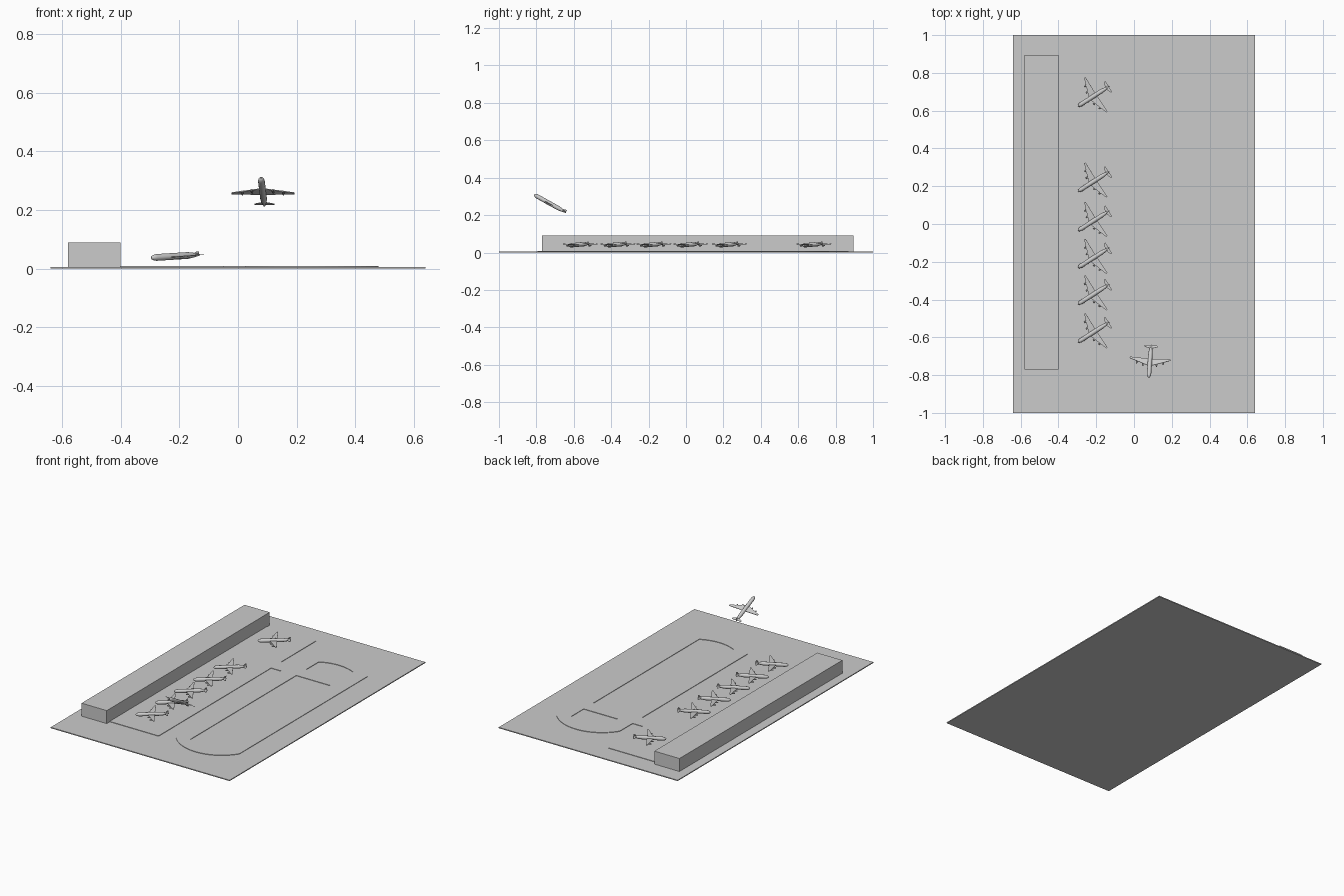
import bpy, bmesh
from math import radians, sin, cos, asin, pi
from mathutils import Vector

if "Cube" in bpy.data.objects:
    bpy.data.objects.remove(bpy.data.objects["Cube"])


def prism(bm, pts, axis, depth):
    """Extrude an outline (3D points) along an axis by depth."""
    off = Vector(axis) * depth
    a = [bm.verts.new(Vector(p)) for p in pts]
    b = [bm.verts.new(Vector(p) + off) for p in pts]
    n = len(pts)
    bm.faces.new(a[::-1])
    bm.faces.new(b)
    for i in range(n):
        bm.faces.new((a[i], a[(i + 1) % n], b[(i + 1) % n], b[i]))


def lathe(bm, profile, centre, sides):
    """Revolve (y, radius) profile around the local Y axis."""
    cx, cz = centre
    rings = [[bm.verts.new((cx + r * cos(2 * pi * i / sides), y, cz + r * sin(2 * pi * i / sides)))
              for i in range(sides)] for y, r in profile]
    for p, q in zip(rings, rings[1:]):
        for i in range(sides):
            j = (i + 1) % sides
            bm.faces.new((p[i], p[j], q[j], q[i]))
    bm.faces.new(rings[0])
    bm.faces.new(rings[-1])


def to_mesh(bm, name):
    bmesh.ops.recalc_face_normals(bm, faces=bm.faces)
    me = bpy.data.meshes.new(name)
    bm.to_mesh(me)
    bm.free()
    return me


def add(name, me, loc=(0, 0, 0), rot=(0, 0, 0)):
    ob = bpy.data.objects.new(name, me)
    bpy.context.collection.objects.link(ob)
    ob.location = loc
    ob.rotation_euler = [radians(a) for a in rot]
    return ob


def slab(name, pts, z0, z1):
    bm = bmesh.new()
    prism(bm, [(x, y, z0) for x, y in pts], (0, 0, 1), z1 - z0)
    return add(name, to_mesh(bm, name))


def rect(x0, x1, y0, y1):
    return [(x0, y0), (x1, y0), (x1, y1), (x0, y1)]


# Ground plate and terminal block
BASE, PAVE = 0.006, 0.009
slab("ground", rect(-0.64, 0.64, -1, 1), 0, BASE)
slab("terminal", rect(-0.58, -0.40, -0.77, 0.895), 0.003, 0.09)

# Apron and taxiways
slab("apron", rect(-0.40, -0.05, -0.74, 0.87), 0.004, PAVE)
slab("taxiway_link", rect(-0.05, 0.025, 0.41, 0.51), 0.004, PAVE)
slab("taxiway_cross", rect(0.13, 0.375, 0.41, 0.51), 0.004, PAVE)

# Two parallel runways
slab("runway_left", rect(0.025, 0.13, -0.67, 0.64), 0.004, PAVE)
slab("runway_right", rect(0.375, 0.48, -0.67, 0.64), 0.004, PAVE)


# Curved taxiways joining the runway ends
def arc(half, rise, steps=24):
    r = (half * half + rise * rise) / (2 * rise)
    a = asin(half / r)
    return [(0.2525 + r * sin(-a + 2 * a * i / steps), r * cos(-a + 2 * a * i / steps) - r + rise)
            for i in range(steps + 1)]


band = arc(0.2275, 0.125) + arc(0.1225, 0.03)[::-1]
for name, y, s in (("curve_back", 0.64, 1), ("curve_front", -0.67, -1)):
    slab(name, [(px, y + s * py) for px, py in band], 0.004, PAVE)

# Aircraft: nose points to -Y
bm = bmesh.new()
lathe(bm, [(-0.108, 0.002), (-0.105, 0.006), (-0.098, 0.0095), (-0.088, 0.0115), (0.04, 0.0115),
           (0.065, 0.008), (0.088, 0.003)], (0, 0), 12)
for s in (1, -1):
    # swept wing and tailplane
    prism(bm, [(0, -0.036, -0.003), (s * 0.012, -0.034, -0.003), (s * 0.108, 0.0, 0.001),
               (s * 0.108, 0.008, 0.001), (s * 0.012, 0.006, -0.003), (0, 0.006, -0.003)], (0, 0, 1), 0.003)
    prism(bm, [(0, 0.064, 0.001), (s * 0.034, 0.077, 0.001), (s * 0.034, 0.085, 0.001),
               (0, 0.085, 0.001)], (0, 0, 1), 0.002)
    # engine pods
    for x, y in ((0.036, -0.036), (0.07, -0.024)):
        lathe(bm, [(y, 0.003), (y + 0.004, 0.0042), (y + 0.018, 0.0042), (y + 0.026, 0.002)],
              (s * x, -0.0055), 8)
# low fin
prism(bm, [(-0.001, 0.06, 0.004), (-0.001, 0.078, 0.012), (-0.001, 0.086, 0.012),
           (-0.001, 0.086, 0.0)], (1, 0, 0), 0.002)
plane = to_mesh(bm, "aircraft")

# Parked row and one aircraft climbing
for i, y in enumerate((0.682, 0.231, 0.023, -0.173, -0.366, -0.567)):
    ob = add(f"parked_aircraft_{i + 1}", plane, (-0.205, y, 0.043), (3, 0, -57.3))
add("flying_aircraft", plane, (0.085, -0.718, 0.257), (-29, 0, -4))

bpy.context.view_layer.objects.active = ob
ob.select_set(True)
bpy.ops.object.shade_smooth_by_angle()
